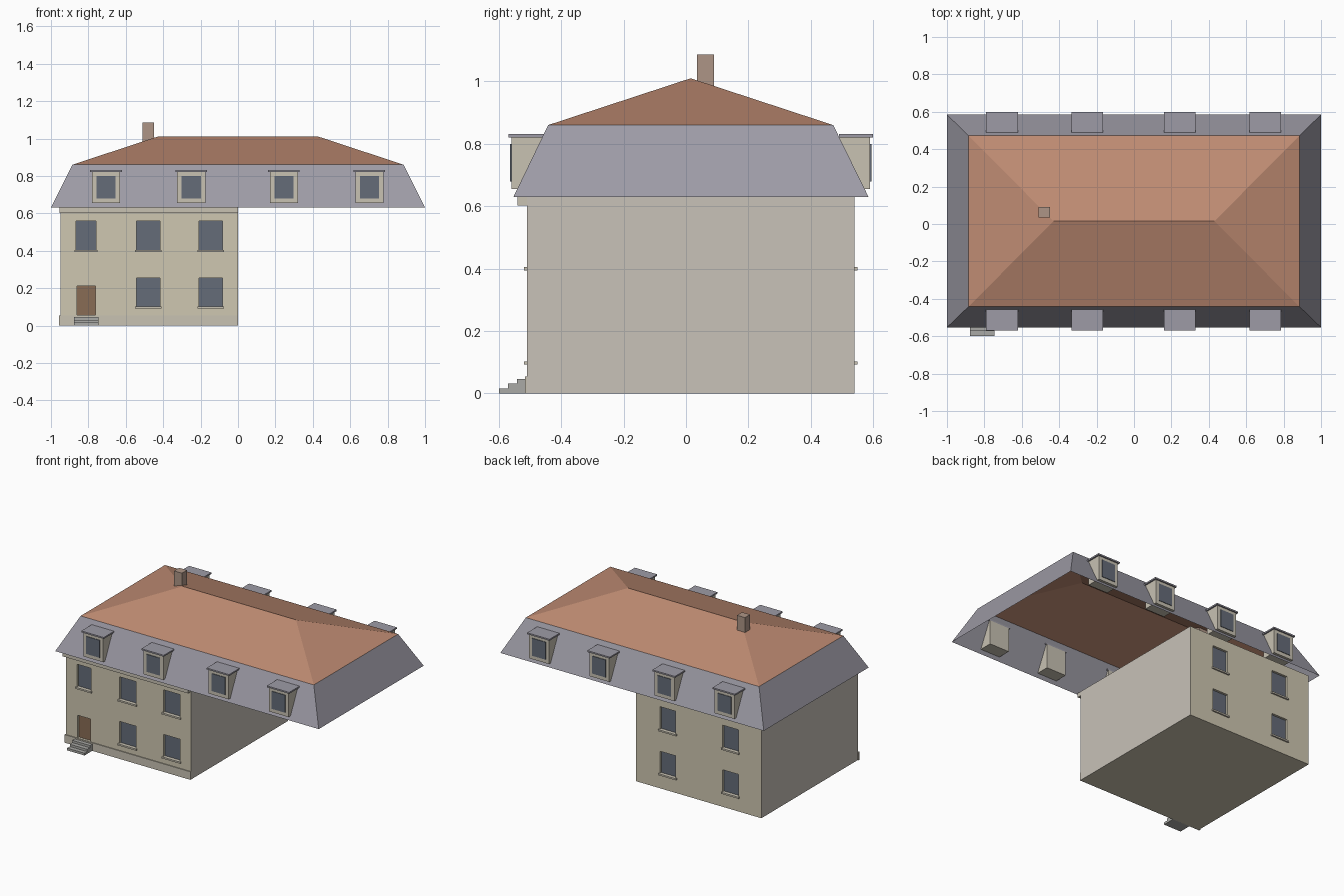
import bpy, bmesh

if "Cube" in bpy.data.objects:
    bpy.data.objects.remove(bpy.data.objects["Cube"])


def material(name, r, g, b):
    m = bpy.data.materials.new(name)
    m.diffuse_color = (r, g, b, 1)
    m.use_nodes = True
    m.node_tree.nodes["Principled BSDF"].inputs["Base Color"].default_value = m.diffuse_color
    return m


CREAM = material("cream_render", 0.62, 0.57, 0.44)
PALE = material("pale_side_render", 0.58, 0.54, 0.48)
STONE = material("stone_trim", 0.58, 0.54, 0.45)
SLATE = material("slate", 0.34, 0.33, 0.38)
TILE = material("clay_tile", 0.52, 0.26, 0.17)
GLASS = material("glass", 0.13, 0.15, 0.19)
WOOD = material("door_wood", 0.25, 0.15, 0.09)
BRICK = material("chimney_brick", 0.42, 0.30, 0.24)
GREY = material("step_stone", 0.40, 0.40, 0.38)


def add_mesh(name, verts, faces, mat):
    me = bpy.data.meshes.new(name)
    me.from_pydata(verts, [], faces)
    me.materials.append(mat)
    ob = bpy.data.objects.new(name, me)
    bpy.context.collection.objects.link(ob)
    return ob


def box(name, x, y, z, mat):
    """Axis-aligned box from (min, max) ranges."""
    x, y, z = sorted(x), sorted(y), sorted(z)
    v = [(a, b, c) for c in z for b in y for a in x]
    f = [(0, 2, 3, 1), (4, 5, 7, 6), (0, 1, 5, 4),
         (2, 6, 7, 3), (0, 4, 6, 2), (1, 3, 7, 5)]
    return add_mesh(name, v, f, mat)


def rect(x, y, z):
    return [(-x, y[0], z), (x, y[0], z), (x, y[1], z), (-x, y[1], z)]


FRONT, BACK = -0.51, 0.54
RECESS = 0.018

# House body: cream facades, paler blank side walls
body = box("house_body", (-0.95, 0), (FRONT, BACK), (0, 0.63), CREAM)
body.data.materials.append(PALE)
for p in body.data.polygons:
    if abs(p.normal.x) > 0.5:
        p.material_index = 1


def opening(name, cx, width, z, side, mat, sill=True):
    """Recess cut into the facade, with a pane at its back and a sill."""
    wall = FRONT if side < 0 else BACK
    x = (cx - width / 2, cx + width / 2)
    inner = wall - side * RECESS
    cutter = box("cutter", x, (inner, wall + side * 0.05), z, CREAM)
    mod = body.modifiers.new("cut", "BOOLEAN")
    mod.operation, mod.solver, mod.object = "DIFFERENCE", "EXACT", cutter
    bpy.context.view_layer.objects.active = body
    bpy.ops.object.modifier_apply(modifier=mod.name)
    bpy.data.objects.remove(cutter)
    box(name, x, (inner - side * 0.004, inner + side * 0.003), z, mat)
    if sill:
        box(name + "_sill", (x[0] - 0.008, x[1] + 0.008),
            (inner, wall + side * 0.01), (z[0] - 0.006, z[0] + 0.005), STONE)


# Windows and door
UPPER, LOWER = (0.40, 0.56), (0.098, 0.254)
opening("front_window", -0.812, 0.106, UPPER, -1, GLASS)
for cx in (-0.48, -0.145):
    for z in (UPPER, LOWER):
        opening("front_window", cx, 0.126, z, -1, GLASS)
for cx in (-0.24, -0.717):
    for z in (UPPER, LOWER):
        opening("back_window", cx, 0.12, z, 1, GLASS)
opening("front_door", -0.812, 0.098, (0.056, 0.211), -1, WOOD, sill=False)

# Front plinth and cornice
box("plinth", (-0.957, 0), (-0.516, -0.505), (0, 0.055), STONE)
box("cornice", (-0.955, 0), (-0.54, -0.505), (0.602, 0.63), STONE)

# Door steps
for i in range(3):
    box("door_step", (-0.877, -0.745), (-0.60 + 0.029 * i, -0.51),
        (0.0155 * i, 0.0155 * (i + 1)), GREY)

# Mansard roof: steep slate skirt and shallow tiled hip, open underneath
eaves = rect(1.0, (-0.553, 0.585), 0.63)
knee = rect(0.885, (-0.442, 0.472), 0.86)
ridge = [(-0.43, 0.015, 1.01), (0.43, 0.015, 1.01)]
add_mesh("mansard_slope", eaves + knee,
         [(i, (i + 1) % 4, (i + 1) % 4 + 4, i + 4) for i in range(4)], SLATE)
add_mesh("hip_roof", knee + ridge,
         [(0, 1, 5, 4), (1, 2, 5), (2, 3, 4, 5), (3, 0, 4)], TILE)

# Dormers on both long sides
for side, face, inner in ((-1, -0.56, -0.452), (1, 0.59, 0.49)):
    for cx in (-0.706, -0.25, 0.245, 0.702):
        box("dormer", (cx - 0.075, cx + 0.075), (face, inner),
            (0.655, 0.822), STONE)
        box("dormer_window", (cx - 0.051, cx + 0.051),
            (face - side * 0.01, face + side * 0.004), (0.68, 0.80), GLASS)
        box("dormer_roof", (cx - 0.085, cx + 0.085),
            (face + side * 0.009, inner), (0.821, 0.831), SLATE)

# Chimney
box("chimney", (-0.51, -0.45), (0.035, 0.09), (0.95, 1.087), BRICK)
